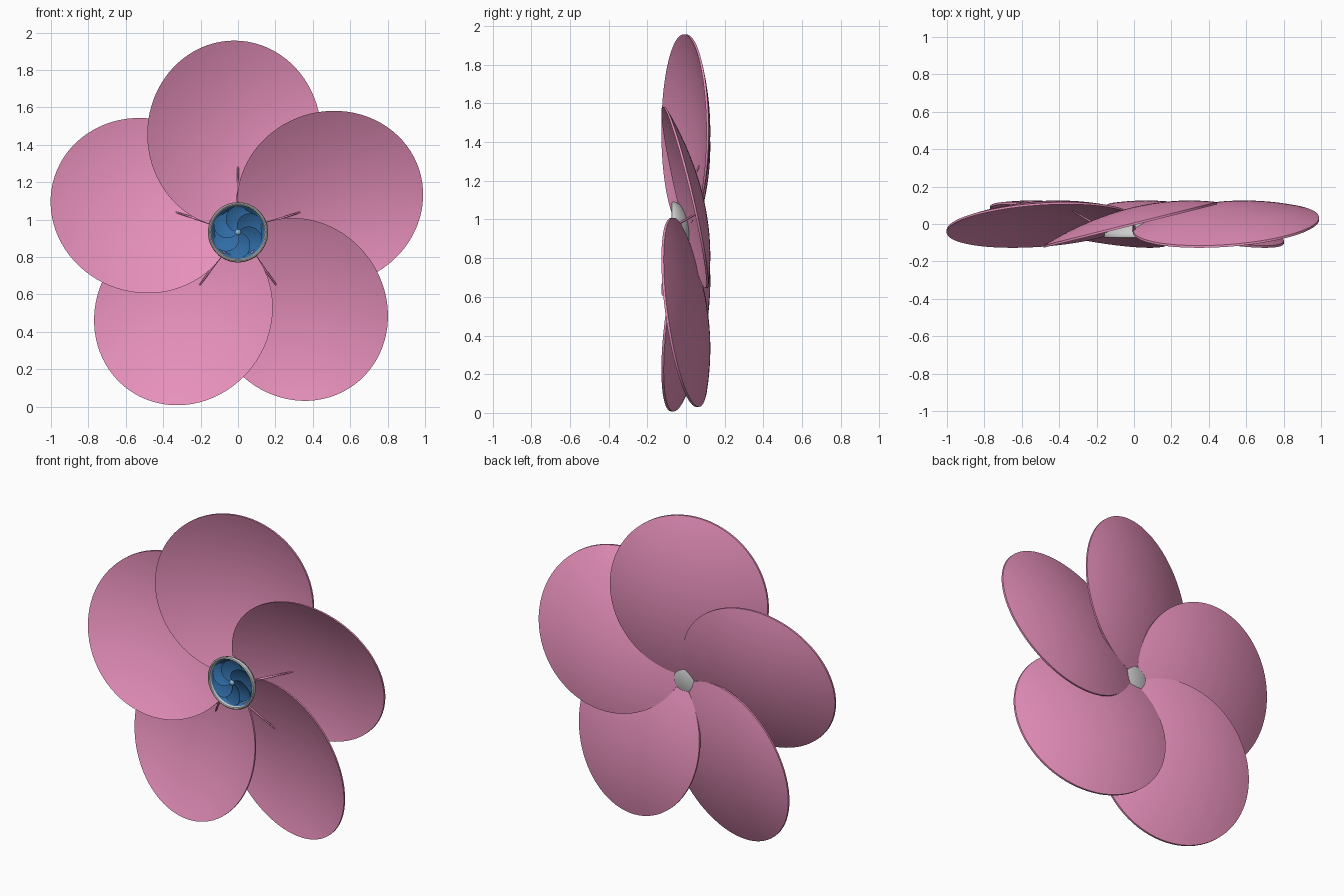
import bpy, bmesh, math
from mathutils import Vector, Matrix

if "Cube" in bpy.data.objects:
    bpy.data.objects.remove(bpy.data.objects["Cube"])

CZ = 0.932  # height of the hub axis


def material(name, col):
    m = bpy.data.materials.new(name)
    m.diffuse_color = (*col, 1)
    m.use_nodes = True
    m.node_tree.nodes["Principled BSDF"].inputs["Base Color"].default_value = m.diffuse_color
    return m


PINK = material("pink", (0.80, 0.28, 0.50))
BLUE = material("blue", (0.03, 0.15, 0.38))
PALE = material("pale_blue", (0.25, 0.50, 0.70))


def finish(name, bm, mat=None, angle=40):
    bmesh.ops.recalc_face_normals(bm, faces=bm.faces)
    me = bpy.data.meshes.new(name)
    bm.to_mesh(me)
    bm.free()
    ob = bpy.data.objects.new(name, me)
    bpy.context.collection.objects.link(ob)
    if mat:
        me.materials.append(mat)
    bpy.ops.object.select_all(action='DESELECT')
    ob.select_set(True)
    bpy.context.view_layer.objects.active = ob
    bpy.ops.object.shade_smooth_by_angle(angle=math.radians(angle))
    return ob


def around(angle, x, y, r):
    """Local (sideways x, depth y, outward r) turned clockwise about the hub axis."""
    c, s = math.cos(angle), math.sin(angle)
    return Vector((x * c + r * s, y, CZ - x * s + r * c))


def petal(name, angle, scale, depth, thick, mat, segs=80, rings=14):
    """Tilted, dished oval blade with a solid rim; both skins share the outline."""
    bm = bmesh.new()
    skins = []
    for side in (0, 1):
        rows = []
        for i in range(rings + 1):
            rho = i / rings
            row = []
            for j in range(segs if i else 1):
                t = math.tau * j / segs
                x = -0.02 + 0.465 * rho * math.cos(t)
                r = 0.524 + 0.501 * rho * math.sin(t)
                y = 0.25 * x + 0.085 * (1 - rho ** 2) + (side - 0.5) * thick
                row.append(bm.verts.new(around(angle, x * scale, y * scale + depth, r * scale)))
            rows.append(row)
        for j in range(segs):
            k = (j + 1) % segs
            bm.faces.new((rows[0][0], rows[1][j], rows[1][k]))
            for i in range(1, rings):
                bm.faces.new((rows[i][j], rows[i + 1][j], rows[i + 1][k], rows[i][k]))
        skins.append(rows[-1])
    for j in range(segs):
        k = (j + 1) % segs
        bm.faces.new((skins[0][j], skins[1][j], skins[1][k], skins[0][k]))
    return finish(name, bm, mat)


def lathe(name, profile, mat=None, segs=64):
    """Spin (radius, y) points about the hub axis."""
    bm = bmesh.new()
    vs = [bm.verts.new((r, y, CZ)) for r, y in profile]
    es = [bm.edges.new(p) for p in zip(vs, vs[1:])]
    bmesh.ops.spin(bm, geom=vs + es, cent=(0, 0, CZ), axis=(0, 1, 0),
                   angle=math.tau, steps=segs, use_merge=True)
    bmesh.ops.remove_doubles(bm, verts=bm.verts, dist=1e-5)
    return finish(name, bm, mat)


def rod(name, a, b, r1, r2, mat):
    bm = bmesh.new()
    d = b - a
    bmesh.ops.create_cone(bm, cap_ends=True, segments=12, radius1=r1, radius2=r2, depth=d.length,
                          matrix=Matrix.Translation((a + b) / 2)
                          @ d.to_track_quat('Z', 'Y').to_matrix().to_4x4())
    return finish(name, bm, mat)


# Five large petals, each with a thin rod bracing it to the hub
for n in range(5):
    ang = math.tau * n / 5
    petal(f"petal_{n + 1}", ang, 1.0, 0.0, 0.012, PINK)
    rod(f"petal_rod_{n + 1}", around(ang, 0, -0.05, 0.13), around(ang, 0, 0.075, 0.355),
        0.008, 0.004, PINK)

# Grey cup-shaped hub with a rounded lip
lathe("hub", [(0, 0.025), (0.06, 0.025), (0.10, 0.005), (0.14, -0.025), (0.157, -0.05),
              (0.161, -0.065), (0.158, -0.073), (0.152, -0.076), (0.146, -0.073),
              (0.143, -0.065), (0.138, -0.04), (0, -0.03)])

# Blue lining and swirl of six small blades
lathe("hub_lining", [(0, -0.036), (0.125, -0.042), (0.142, -0.06), (0.139, -0.04), (0, -0.034)], BLUE)
for n in range(6):
    petal(f"inner_blade_{n + 1}", math.tau * n / 6, 0.135, -0.056, 0.015, BLUE, 40, 6)

# Small centre bead
bm = bmesh.new()
bmesh.ops.create_uvsphere(bm, u_segments=20, v_segments=12, radius=0.016,
                          matrix=Matrix.Translation((0, -0.056, CZ)))
finish("centre_bead", bm, PALE)
